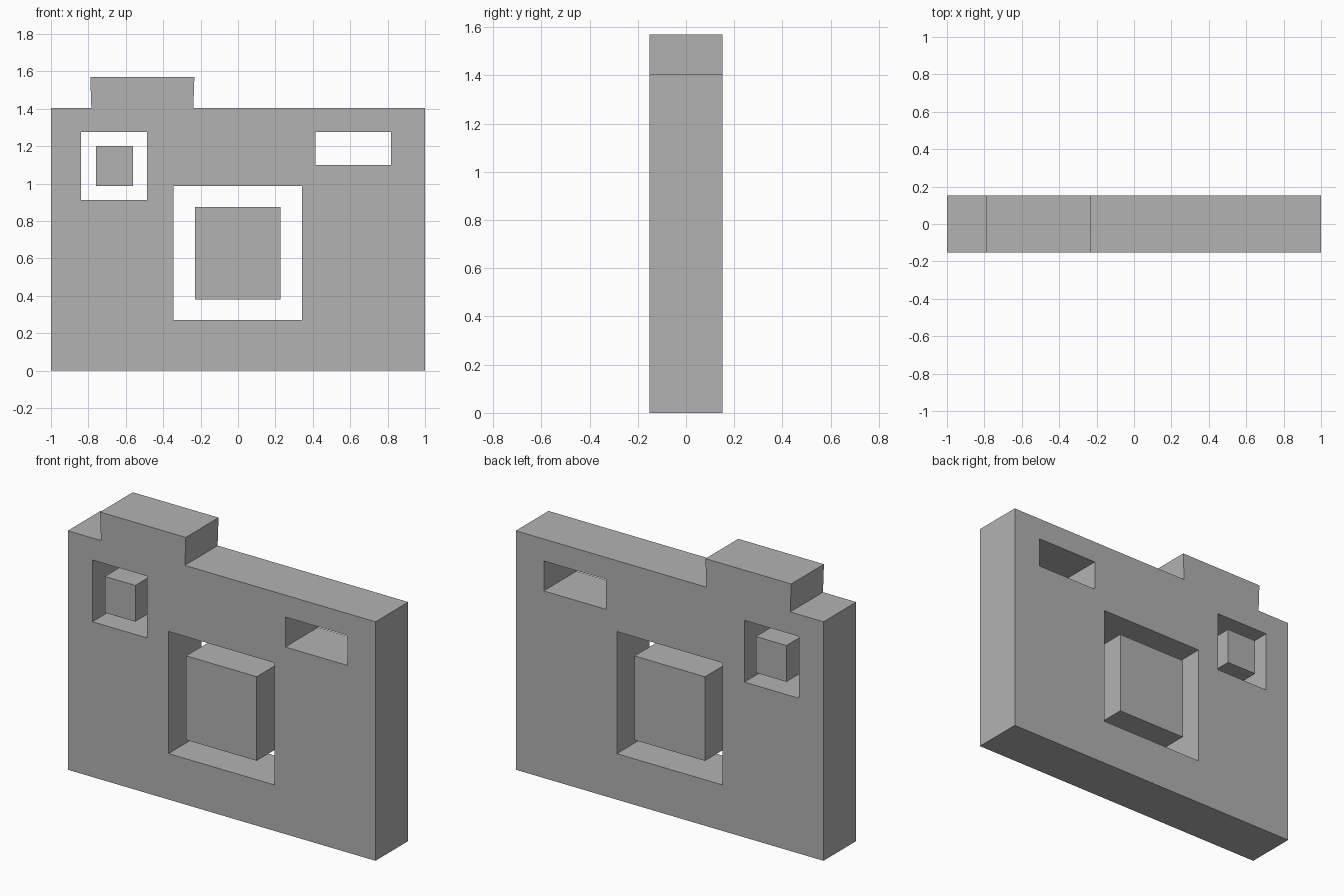
import bpy
import bmesh

if "Cube" in bpy.data.objects:
    bpy.data.objects.remove(bpy.data.objects["Cube"], do_unlink=True)

HALF_DEPTH = 0.152

# One plain grey for everything
grey = bpy.data.materials.new("matte_grey")
grey.use_nodes = True
colour = (0.448, 0.448, 0.448, 1.0)
grey.diffuse_color = colour
grey.node_tree.nodes["Principled BSDF"].inputs["Base Color"].default_value = colour


def rect(x0, x1, z0, z1):
    return [(x0, z0), (x1, z0), (x1, z1), (x0, z1)]


def slab(name, *loops):
    """Fill an outline, with any further loops as holes, and extrude it in depth."""
    bm = bmesh.new()
    edges = []
    for loop in loops:
        verts = [bm.verts.new((x, -HALF_DEPTH, z)) for x, z in loop]
        edges += [bm.edges.new((a, b)) for a, b in zip(verts, verts[1:] + verts[:1])]
    bmesh.ops.triangle_fill(bm, edges=edges, use_beauty=True, normal=(0, -1, 0))
    back = bmesh.ops.extrude_face_region(bm, geom=bm.faces[:], use_keep_orig=True)["geom"]
    moved = [v for v in back if isinstance(v, bmesh.types.BMVert)]
    bmesh.ops.translate(bm, verts=moved, vec=(0, 2 * HALF_DEPTH, 0))
    bmesh.ops.recalc_face_normals(bm, faces=bm.faces[:])
    mesh = bpy.data.meshes.new(name)
    bm.to_mesh(mesh)
    bm.free()
    mesh.materials.append(grey)
    obj = bpy.data.objects.new(name, mesh)
    bpy.context.collection.objects.link(obj)
    return obj


# Body with the slightly flared raised block on top, and three openings
body_outline = [(-1, 0), (1, 0), (1, 1.404), (-0.239, 1.404), (-0.233, 1.57),
                (-0.79, 1.57), (-0.784, 1.404), (-1, 1.404)]
slab("camera_body", body_outline,
     rect(-0.345, 0.343, 0.27, 0.987),
     rect(-0.84, -0.486, 0.912, 1.275),
     rect(0.414, 0.818, 1.099, 1.275))

# Loose blocks standing inside the openings
slab("lens_block", rect(-0.23, 0.228, 0.381, 0.875))
slab("flash_block", rect(-0.759, -0.561, 0.987, 1.2))
